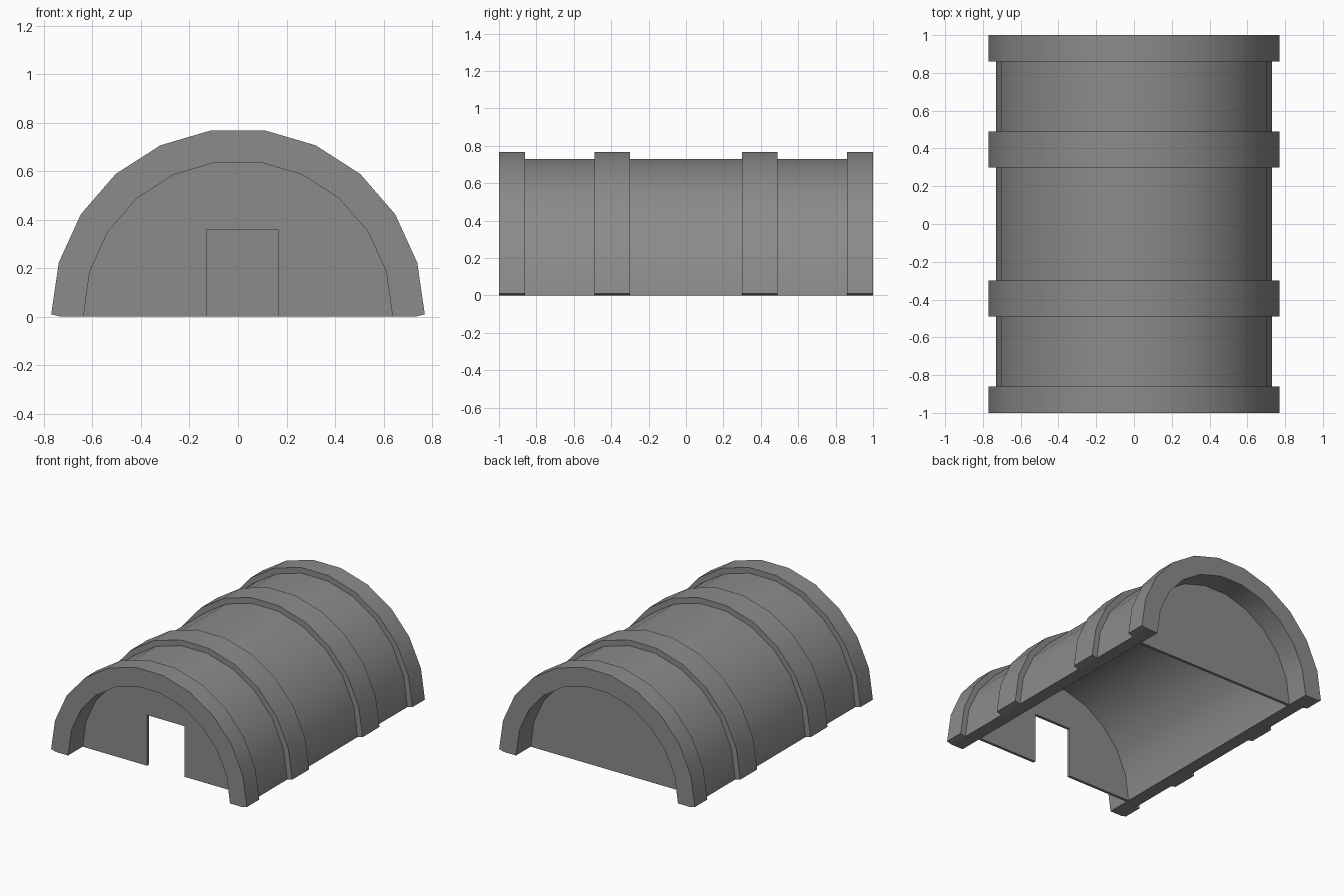
import bpy, bmesh
from math import pi, sin, cos, radians

SEGMENTS = 11
LIFT = 0.006

cube = bpy.data.objects.get("Cube")
if cube:
    bpy.data.objects.remove(cube)

grey = bpy.data.materials.new("plain grey")
grey.use_nodes = True
colour = (0.26, 0.26, 0.26, 1)
grey.diffuse_color = colour
grey.node_tree.nodes["Principled BSDF"].inputs["Base Color"].default_value = colour


def arc(radius, foot=0.0):
    """Half circle in x and z, from +x to -x, with its two ends at height foot."""
    points = []
    for i in range(SEGMENTS + 1):
        a = pi * i / SEGMENTS
        z = foot if i in (0, SEGMENTS) else radius * sin(a) + LIFT
        points.append((radius * cos(a), z))
    return points


def finish(name, bm):
    bmesh.ops.recalc_face_normals(bm, faces=bm.faces)
    mesh = bpy.data.meshes.new(name)
    bm.to_mesh(mesh)
    bm.free()
    mesh.materials.append(grey)
    obj = bpy.data.objects.new(name, mesh)
    bpy.context.collection.objects.link(obj)
    bpy.ops.object.select_all(action="DESELECT")
    obj.select_set(True)
    bpy.context.view_layer.objects.active = obj
    bpy.ops.object.shade_smooth_by_angle(angle=radians(30))
    return obj


def arch(name, inner, outer, y0, y1):
    """Closed vault between two arcs, made of one four-cornered section per step."""
    bm = bmesh.new()
    sections = []
    for (xi, zi), (xo, zo) in zip(inner, outer):
        corners = ((xi, y0, zi), (xo, y0, zo), (xo, y1, zo), (xi, y1, zi))
        sections.append([bm.verts.new(c) for c in corners])
    for a, b in zip(sections, sections[1:]):
        for k in range(4):
            n = (k + 1) % 4
            bm.faces.new((a[k], a[n], b[n], b[k]))
    bm.faces.new(sections[0])
    bm.faces.new(sections[-1])
    return finish(name, bm)


def panel(name, outline, y0, y1):
    """Flat wall from an x and z outline, extruded along y."""
    bm = bmesh.new()
    face = bm.faces.new([bm.verts.new((x, y0, z)) for x, z in outline])
    grown = bmesh.ops.extrude_face_region(bm, geom=[face])
    moved = [v for v in grown["geom"] if isinstance(v, bmesh.types.BMVert)]
    bmesh.ops.translate(bm, verts=moved, vec=(0, y1 - y0, 0))
    return finish(name, bm)


# Vaulted shell
inside = arc(0.637)
skin = arc(0.73)
arch("vault_shell", inside, skin, -1, 1)

# Raised ribs, in front and back pairs
rib = arc(0.77, 0.01)
for side, word in ((-1, "front"), (1, "back")):
    for label, near, far in (("end_rib", 0.86, 1.0), ("middle_rib", 0.30, 0.49)):
        y0, y1 = sorted((side * near, side * far))
        arch(f"{word}_{label}", skin, rib, y0, y1)

# Recessed end walls, the front one with a doorway
doorway = [(-0.13, 0), (-0.13, 0.36), (0.165, 0.36), (0.165, 0)]
panel("front_wall", inside + doorway, -0.835, -0.815)
panel("back_wall", inside, 0.815, 0.835)
